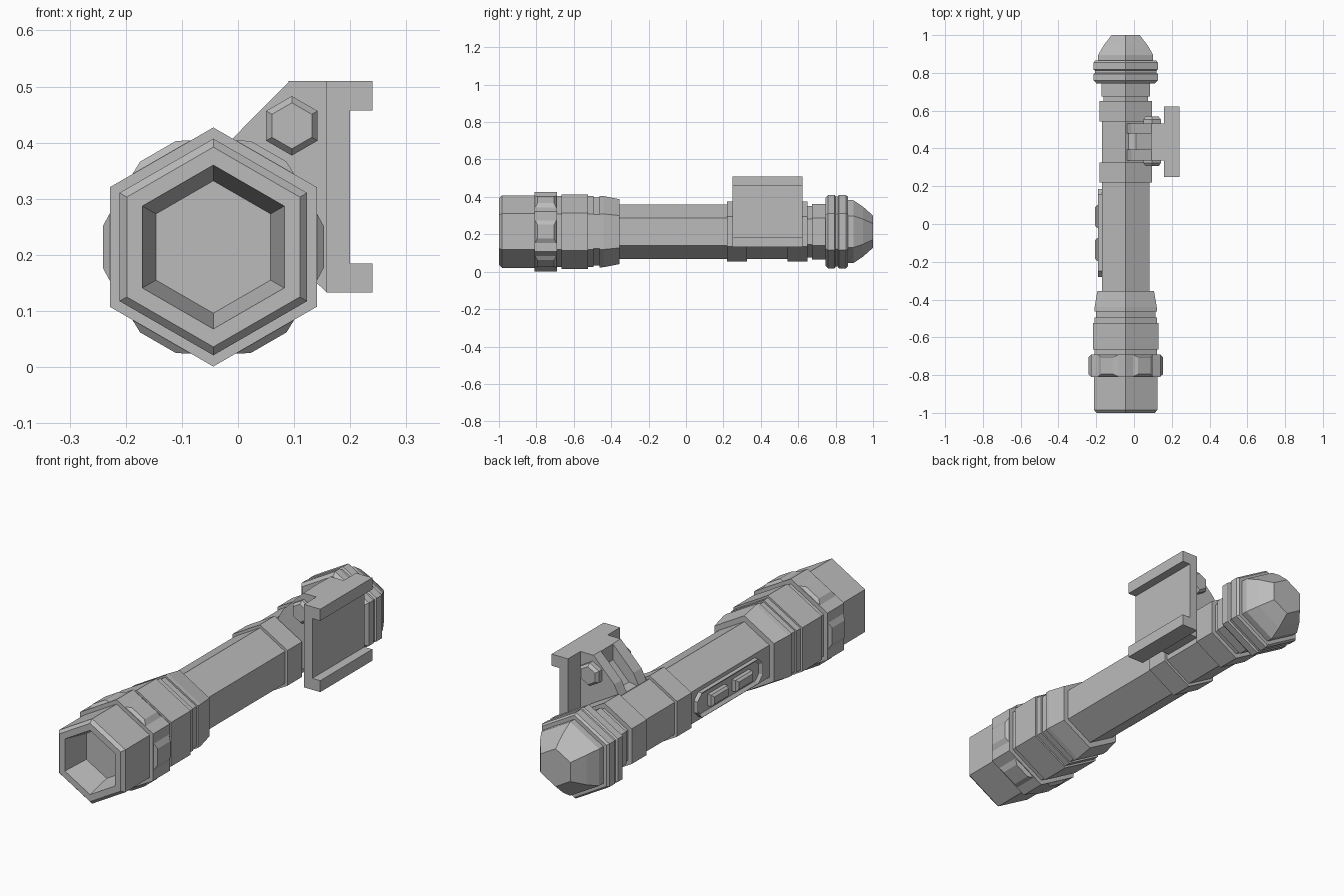
import bpy, bmesh, math
from mathutils import Vector, Matrix

cube = bpy.data.objects.get("Cube")
if cube:
    bpy.data.objects.remove(cube, do_unlink=True)

grey = bpy.data.materials.new("plain grey")
grey.use_nodes = True
colour = (0.5, 0.5, 0.5, 1)
grey.diffuse_color = colour
grey.node_tree.nodes["Principled BSDF"].inputs["Base Color"].default_value = colour

CX, CZ = -0.044, 0.214   # axis of the torch body


def finish(name, bm):
    bmesh.ops.recalc_face_normals(bm, faces=bm.faces)
    mesh = bpy.data.meshes.new(name)
    bm.to_mesh(mesh)
    bm.free()
    mesh.materials.append(grey)
    obj = bpy.data.objects.new(name, mesh)
    bpy.context.collection.objects.link(obj)
    return obj


def loft(bm, rings):
    """Skin a list of point rings and cap both ends."""
    rows = [[bm.verts.new(p) for p in ring] for ring in rings]
    n = len(rows[0])
    for a, b in zip(rows, rows[1:]):
        for i in range(n):
            j = (i + 1) % n
            bm.faces.new((a[i], a[j], b[j], b[i]))
    bm.faces.new(rows[0])
    return bm.faces.new(rows[-1])


def hexagon(y, r, cx=CX, cz=CZ):
    return [(cx + r * math.cos(math.radians(a)), y, cz + r * math.sin(math.radians(a)))
            for a in range(30, 390, 60)]


def hex_part(name, profile, cx=CX, cz=CZ):
    bm = bmesh.new()
    loft(bm, [hexagon(y, r, cx, cz) for y, r in profile])
    return finish(name, bm)


def prism(name, outline, y0, y1):
    bm = bmesh.new()
    loft(bm, [[(x, y, z) for x, z in outline] for y in (y0, y1)])
    return finish(name, bm)


# Head with recessed lens
hex_part("head", [(-0.88, 0.118), (-1, 0.146), (-1, 0.178), (-0.985, 0.193), (-0.75, 0.193)])

# Neck rings and taper
hex_part("neck", [(-0.75, 0.19), (-0.665, 0.19), (-0.665, 0.2), (-0.525, 0.2),
                  (-0.525, 0.19), (-0.495, 0.19), (-0.495, 0.182), (-0.462, 0.182),
                  (-0.462, 0.191), (-0.44, 0.19), (-0.355, 0.173), (-0.355, 0.14)])

# Grip ring with a raised pad on each side
hex_part("grip_ring", [(-0.81, 0.213), (-0.69, 0.213)])
bm = bmesh.new()
for k in range(6):
    turn = Matrix.Translation((CX, 0, CZ)) @ Matrix.Rotation(math.radians(60 * k), 4, 'Y')
    rings = []
    for out, wide, length in ((0.17, 0.061, 0.057), (0.184, 0.061, 0.057), (0.197, 0.037, 0.045)):
        rings.append([turn @ Vector((out, -0.75 + sy * length, sz * wide))
                      for sy, sz in ((-1, -1), (1, -1), (1, 1), (-1, 1))])
    loft(bm, rings)
finish("grip_pads", bm)

# Tube, collars and tail
hex_part("tube", [(-0.4, 0.146), (0.645, 0.146), (0.645, 0.137), (0.675, 0.137),
                  (0.675, 0.148), (0.76, 0.148)])
for name, y0, y1 in (("front_collar", 0.22, 0.325), ("rear_collar", 0.543, 0.65)):
    hex_part(name, [(y0, 0.16), (y1, 0.16)])
hex_part("tail_cap", [(0.745, 0.18), (0.76, 0.196), (0.795, 0.196), (0.8, 0.187),
                      (0.812, 0.187), (0.817, 0.196), (0.855, 0.196), (0.865, 0.187),
                      (0.865, 0.168), (0.895, 0.168), (0.945, 0.135), (1, 0.086)])

# Mounting bracket: two outer arms and a stepped web between them
lower = [(0.158, 0.51), (0.158, 0.133), (0.125, 0.165), (0.07, 0.165), (0.07, 0.287), (-0.04, 0.35)]
arm = [(-0.012, 0.405), (0.092, 0.51)] + lower
web = [(0.01, 0.358), (0.09, 0.438), (0.09, 0.51)] + lower
prism("front_arm", arm, 0.337, 0.395)
prism("bracket_web", web, 0.395, 0.48)
prism("rear_arm", arm, 0.48, 0.533)

# Rail plate with lips along the top and bottom
prism("rail_plate", [(0.158, 0.133), (0.24, 0.133), (0.24, 0.185), (0.2, 0.185),
                     (0.2, 0.457), (0.24, 0.457), (0.24, 0.51), (0.158, 0.51)], 0.248, 0.622)

# Bolt heads
for name, inner, outer in (("front_bolt", 0.35, 0.308), ("rear_bolt", 0.52, 0.568)):
    step = 0.014 if outer < inner else -0.014
    hex_part(name, [(inner, 0.053), (outer + step, 0.053), (outer, 0.041)], 0.096, 0.43)

# Switch panel with raised rim
bm = bmesh.new()
half_y, half_z, cut = 0.233, 0.056, 0.03
corners = []
for sy, sz in ((1, 1), (-1, 1), (-1, -1), (1, -1)):
    pair = [(sy * half_y, sz * (half_z - cut)), (sy * (half_y - cut), sz * half_z)]
    corners += pair if sy * sz > 0 else pair[::-1]
face = loft(bm, [[(x, y - 0.047, z + CZ) for y, z in corners] for x in (-0.165, -0.19)])
bmesh.ops.recalc_face_normals(bm, faces=bm.faces)
bmesh.ops.inset_region(bm, faces=[face], thickness=0.013)
bmesh.ops.translate(bm, verts=face.verts, vec=(0.012, 0, 0))
finish("switch_panel", bm)

# Buttons
for name, cy in (("front_button", -0.135), ("rear_button", 0.04)):
    bm = bmesh.new()
    loft(bm, [[(x, cy + sy * a, CZ + sz * b) for sy, sz in ((-1, -1), (1, -1), (1, 1), (-1, 1))]
              for x, a, b in ((-0.17, 0.06, 0.026), (-0.196, 0.06, 0.026), (-0.206, 0.05, 0.017))])
    finish(name, bm)
